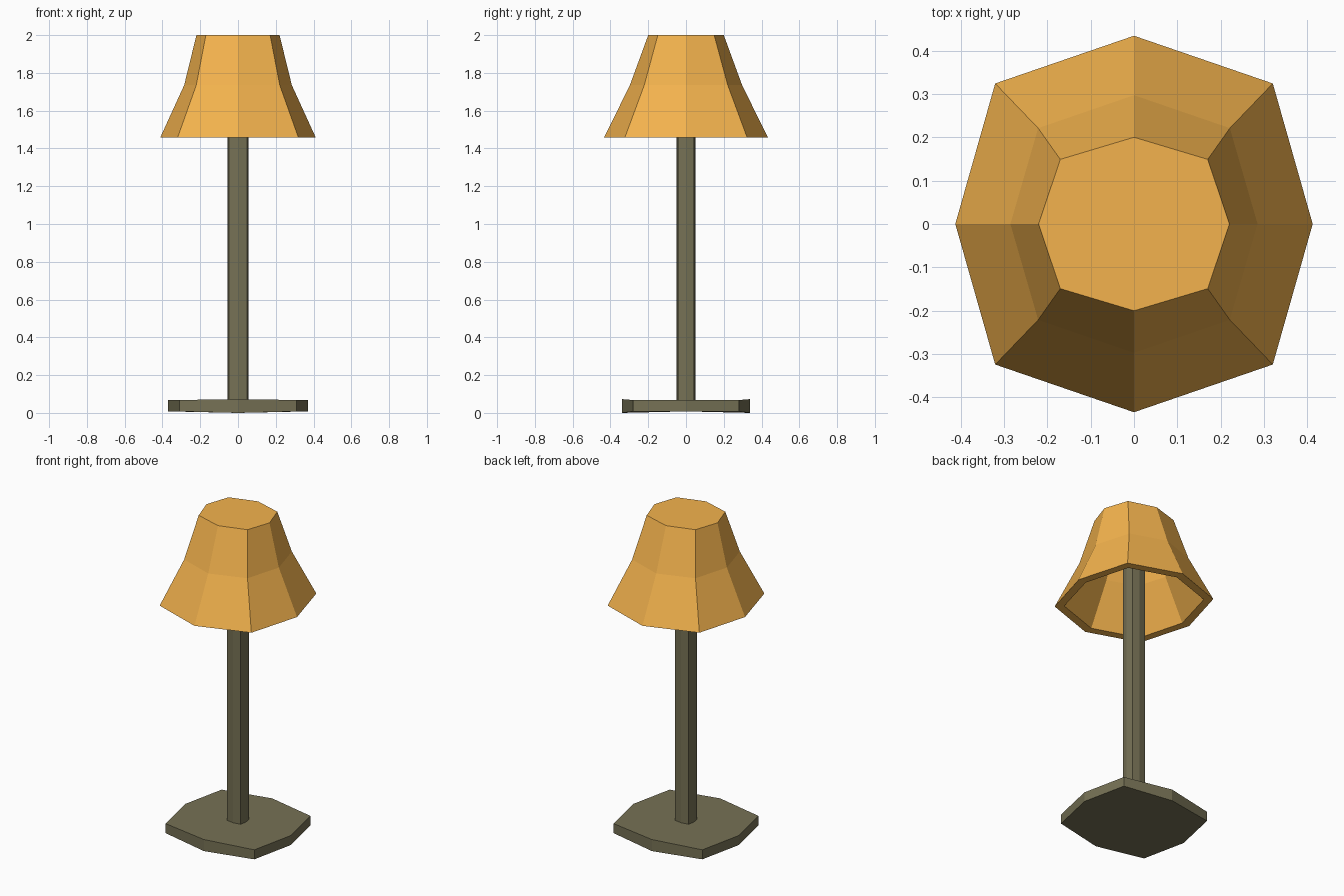
import bpy

if "Cube" in bpy.data.objects:
    bpy.data.objects.remove(bpy.data.objects["Cube"])


def ring(ax, ay, cx, cy, z, dz=0.0):
    """Octagon with axis radii ax, ay and diagonal corners (cx, cy); dz shifts the front/back points."""
    return [(ax, 0, z), (cx, cy, z), (0, ay, z + dz), (-cx, cy, z),
            (-ax, 0, z), (-cx, -cy, z), (0, -ay, z + dz), (cx, -cy, z)]


def loft(name, rings, mat):
    """Skin a stack of octagons, closing the first and last."""
    verts = [v for r in rings for v in r]
    faces = [tuple(range(7, -1, -1)),
             tuple(range(len(verts) - 8, len(verts)))]
    for k in range(len(rings) - 1):
        for i in range(8):
            a, b = k * 8 + i, k * 8 + (i + 1) % 8
            faces.append((a, b, b + 8, a + 8))
    mesh = bpy.data.meshes.new(name)
    mesh.from_pydata(verts, [], faces)
    mesh.materials.append(mat)
    obj = bpy.data.objects.new(name, mesh)
    bpy.context.collection.objects.link(obj)
    return obj


def material(name, color):
    mat = bpy.data.materials.new(name)
    mat.diffuse_color = (*color, 1)
    mat.use_nodes = True
    mat.node_tree.nodes["Principled BSDF"].inputs["Base Color"].default_value = mat.diffuse_color
    return mat


metal = material("dark_metal", (0.18, 0.165, 0.09))
fabric = material("amber_fabric", (0.90, 0.45, 0.075))

# Base plate, slightly thicker at its front and back points
base = (0.37, 0.34, 0.31, 0.28)
loft("base", [ring(*base, 0.008, -0.008), ring(*base, 0.068, 0.005)], metal)

# Pole, running up inside the shade
pole = (0.055, 0.05, 0.048, 0.042)
loft("pole", [ring(*pole, 0.06), ring(*pole, 1.95)], metal)

# Hollow flared shade: inner ceiling, down to the rim, then up the outside
loft("lamp_shade", [
    ring(0.17, 0.15, 0.13, 0.115, 1.945),
    ring(0.235, 0.245, 0.18, 0.18, 1.715),
    ring(0.36, 0.38, 0.282, 0.285, 1.457),
    ring(0.412, 0.434, 0.32, 0.324, 1.457),
    ring(0.285, 0.297, 0.221, 0.221, 1.735),
    ring(0.22, 0.20, 0.17, 0.149, 2.0),
], fabric)
